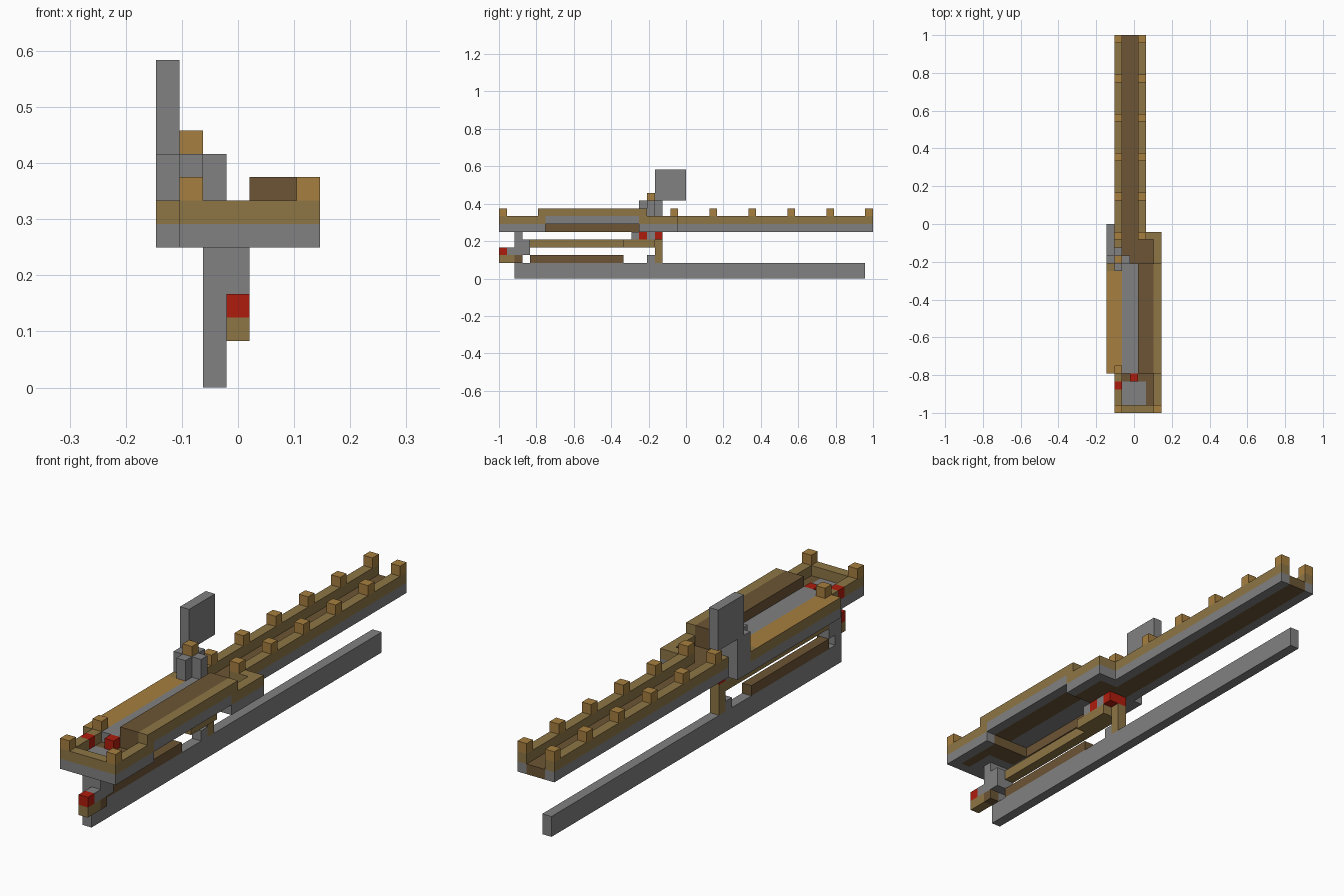
import bpy
import bmesh
from mathutils import Vector

default_cube = bpy.data.objects.get("Cube")
if default_cube:
    bpy.data.objects.remove(default_cube, do_unlink=True)

CELL = 1 / 24
ORIGIN = Vector((-3.5, -24, 0))


def make_material(name, colour):
    material = bpy.data.materials.new(name)
    material.use_nodes = True
    material.diffuse_color = (*colour, 1)
    shader = material.node_tree.nodes["Principled BSDF"]
    shader.inputs["Base Color"].default_value = (*colour, 1)
    shader.inputs["Roughness"].default_value = 0.9
    return material


grey = make_material("stone grey", (0.22, 0.22, 0.22))
ochre = make_material("ochre wood", (0.38, 0.21, 0.05))
tan = make_material("tan wood", (0.27, 0.18, 0.06))
brown = make_material("brown wood", (0.15, 0.09, 0.035))
red = make_material("signal red", (0.43, 0.012, 0.004))


def block(name, material, x, y, z, top=None):
    """Box over inclusive cell ranges; a single number means one cell."""
    spans = [(s, s) if isinstance(s, int) else s for s in (x, y, z)]
    low = Vector([s[0] for s in spans])
    high = Vector([s[1] + 1 for s in spans])
    mesh = bpy.data.meshes.new(name)
    bm = bmesh.new()
    bmesh.ops.create_cube(bm, size=1)
    for vert in bm.verts:
        unit = vert.co + Vector((0.5, 0.5, 0.5))
        vert.co = (low + unit * (high - low) + ORIGIN) * CELL
    bm.normal_update()
    mesh.materials.append(material)
    if top:
        mesh.materials.append(top)
        for face in bm.faces:
            face.material_index = int(face.normal.z > 0.5)
    bm.to_mesh(mesh)
    bm.free()
    obj = bpy.data.objects.new(name, mesh)
    bpy.context.collection.objects.link(obj)
    return obj


FLOOR, DECK, UPPER = 6, 7, 8
REAR = (22, 47)


def wall(name, x, y, base=FLOOR):
    """Tan rim standing on a grey footing."""
    block(name + "_footing", grey, x, y, base)
    block(name + "_rim", tan, x, y, base + 1)


# Long lower bar
block("lower_bar", grey, 2, (2, 46), (0, 1))
block("lower_bar_rail", brown, 2, (4, 15), 2)

# Rear walkway with battlements
block("walkway_floor", brown, (2, 3), (18, 47), FLOOR)
wall("walkway_right_wall", 1, (18, 47))
wall("walkway_left_wall", 4, REAR)
for y in range(REAR[0], REAR[1] + 1, 5):
    for x in (1, 4):
        block("walkway_merlon", ochre, x, y, UPPER)

# Widened middle landing
block("landing_floor", brown, (4, 5), (18, 21), FLOOR)
wall("landing_side_wall", 6, (18, 22))
wall("landing_back_wall", 5, 22)

# Front platform
wall("platform_front_wall", (1, 6), 0)
wall("platform_left_wall", 6, (1, 5))
block("platform_right_footing", grey, 1, (1, 5), FLOOR)
for y in ((1, 2), (4, 5)):
    block("platform_right_rim", tan, 1, y, DECK)
block("platform_grey_floor", grey, (2, 4), (1, 3), FLOOR)
block("platform_brown_edge", brown, 5, (1, 3), FLOOR)
block("platform_back_floor", brown, (2, 5), (4, 5), FLOOR)
block("platform_side_button", red, 1, 3, DECK)
block("platform_middle_button", red, 3, 4, DECK)
for x, y in ((1, 0), (6, 0), (1, 5)):
    block("platform_merlon", ochre, x, y, UPPER)

# Middle deck: low slab, grey channel and raised block
SIDE = (5, 17)
block("slab_footing", grey, 0, (5, 18), FLOOR)
block("slab_inner_footing", brown, 1, (6, 17), FLOOR)
block("slab_outer", tan, 0, SIDE, DECK, top=ochre)
block("slab_inner", tan, 1, (6, 17), DECK, top=ochre)
block("slab_end", tan, 0, 18, DECK)
block("deck_channel", grey, (2, 3), (5, 18), DECK)
RAISED = (5, 18)
block("raised_underside", brown, (4, 5), RAISED, DECK)
block("raised_top", brown, (4, 5), RAISED, UPPER)
block("raised_side", grey, 6, (6, 17), DECK)
block("raised_rim", tan, 6, RAISED, UPPER)

# Small tower with a tall fin
TOWER = (8, 9)
block("tower_side", grey, 0, (19, 20), (6, 9))
block("tower_front", grey, 1, 18, TOWER)
block("tower_core", grey, 1, (19, 20), TOWER)
block("tower_inner", grey, 2, 19, (7, 9))
block("tower_cap", ochre, 1, 19, 10)
block("tower_fin", grey, 0, (20, 23), (10, 13))

# Front support and trigger beneath the platform
block("front_post", grey, 2, 2, (2, 5))
block("front_post_side", grey, 3, 2, (4, 5))
block("front_post_brace", grey, (2, 3), 3, (3, 4))
block("trigger_arm", grey, 3, (1, 2), 3)
block("trigger_base", tan, 3, (0, 1), 2)
block("trigger_heel", brown, 3, 2, 2)
block("trigger_button", red, 3, 0, 3)

# Push rod and rear support
block("push_rod", tan, 2, (4, 19), 4)
block("push_rod_head", tan, 3, (16, 19), 4)
block("rear_post", tan, 2, 20, (2, 4))
block("rear_post_foot", grey, 2, 19, 2)
block("rear_post_cap", red, (2, 3), 20, 5)
block("rear_stop", red, 3, 18, 5)
for y in (17, 19):
    block("rear_spacer", grey, (2, 3), y, 5)
